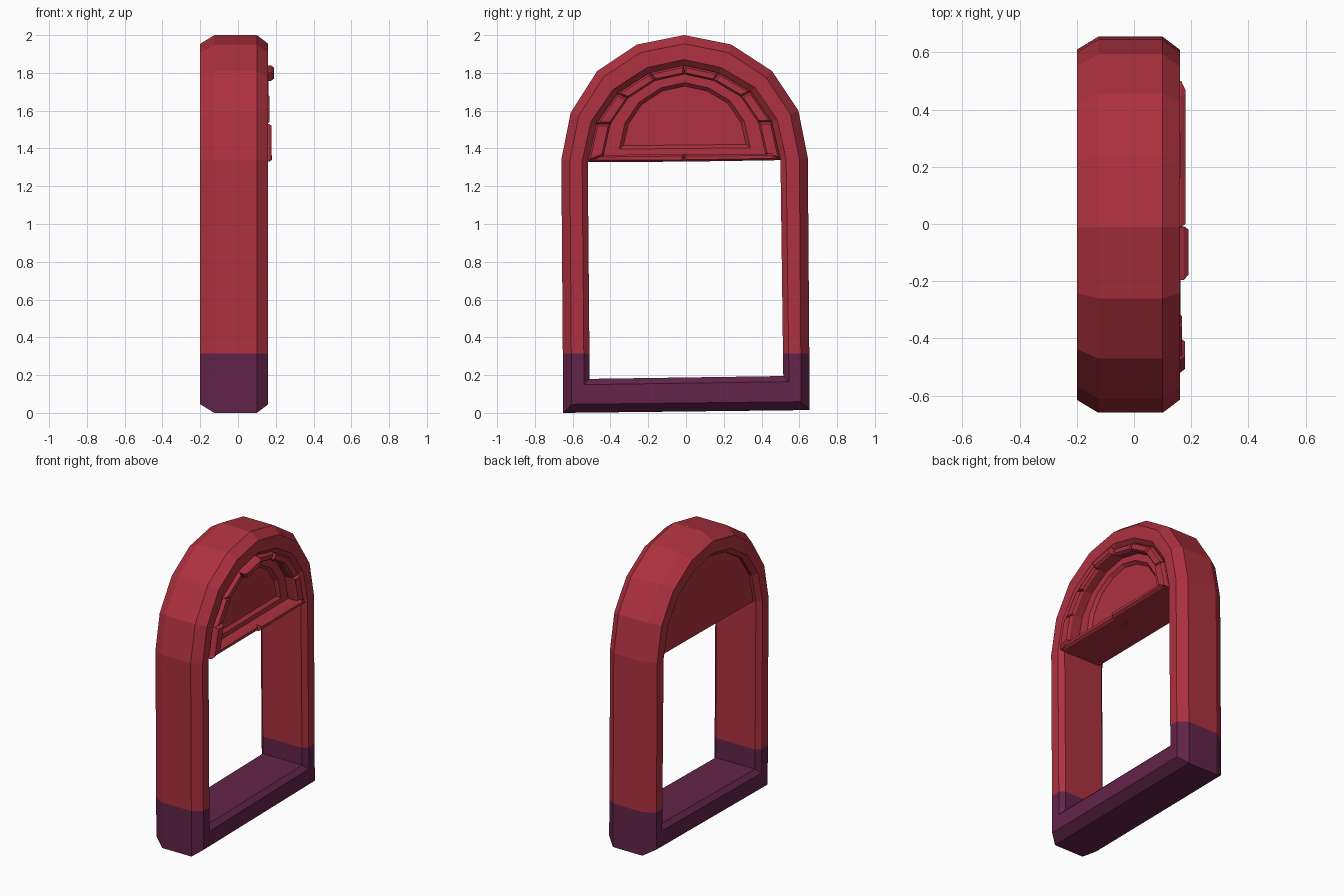
import bpy, bmesh
from mathutils import Vector

if "Cube" in bpy.data.objects:
    bpy.data.objects.remove(bpy.data.objects["Cube"])


def material(name, rgb):
    m = bpy.data.materials.new(name)
    m.diffuse_color = (*rgb, 1)
    m.use_nodes = True
    m.node_tree.nodes["Principled BSDF"].inputs["Base Color"].default_value = m.diffuse_color
    return m


RED = material("brick red", (0.42, 0.031, 0.050))
PURPLE = material("dark plum", (0.122, 0.017, 0.066))


def inset(loop, d):
    """Move every edge of a counter-clockwise (y, z) loop inward by d."""
    pts = [Vector(p) for p in loop]
    out = []
    for i, p in enumerate(pts):
        a = (p - pts[i - 1]).normalized()
        b = (pts[(i + 1) % len(pts)] - p).normalized()
        na, nb = Vector((-a.y, a.x)), Vector((-b.y, b.x))
        out.append(p + (na + nb) * d / (1 + na.dot(nb)))
    return out


def loft(name, sections, mats, ring=False, split=None):
    """Join (x, loop) sections with quads; cap the ends, or close into a ring."""
    bm = bmesh.new()
    rows = [[bm.verts.new((x, p[0], p[1])) for p in loop] for x, loop in sections]
    n = len(rows[0])
    pairs = list(zip(rows, rows[1:]))
    if ring:
        pairs.append((rows[-1], rows[0]))
    else:
        bm.faces.new(rows[0])
        bm.faces.new(rows[-1])
    for r, s in pairs:
        for i in range(n):
            j = (i + 1) % n
            bm.faces.new((r[i], r[j], s[j], s[i]))
    if split is not None:
        bmesh.ops.bisect_plane(bm, geom=bm.verts[:] + bm.edges[:] + bm.faces[:],
                               plane_co=(0, 0, split), plane_no=(0, 0, 1))
        for f in bm.faces:
            f.material_index = int(f.calc_center_median().z < split)
    bmesh.ops.recalc_face_normals(bm, faces=bm.faces[:])
    me = bpy.data.meshes.new(name)
    bm.to_mesh(me)
    bm.free()
    for m in mats:
        me.materials.append(m)
    ob = bpy.data.objects.new(name, me)
    bpy.context.collection.objects.link(ob)
    return ob


# Arched frame with chamfered edges, plum below the split height
outer = [(-0.65, 0), (0.655, 0.015), (0.645, 1.35), (0.595, 1.60), (0.455, 1.81),
         (0.24, 1.95), (-0.01, 2.0), (-0.26, 1.95), (-0.47, 1.81), (-0.61, 1.59), (-0.66, 1.34)]
inner = [(-0.51, 0.18), (0.515, 0.195), (0.50, 1.34), (0.455, 1.54), (0.345, 1.70),
         (0.175, 1.80), (-0.01, 1.84), (-0.195, 1.80), (-0.365, 1.69), (-0.475, 1.53), (-0.52, 1.33)]
loft("arched_frame", [
    (-0.20, inset(outer, 0.045)), (-0.125, outer), (0.10, outer), (0.16, inset(outer, 0.045)),
    (0.16, inset(inner, -0.03)), (0.13, inner), (-0.17, inner), (-0.20, inset(inner, -0.03)),
], [RED, PURPLE], ring=True, split=0.315)

# Half-round filling with a sunken panel
arch = inner[2:]
rim = [(y * 0.68, 1.40 + (z - 1.335) * 0.69) for y, z in arch]
loft("half_round_panel", [(-0.15, arch), (0.09, arch), (0.09, rim), (0.07, inset(rim, 0.018))], [RED])


def block(name, quad, front):
    loft(name, [(0.06, quad), (front - 0.015, quad), (front, inset(quad, 0.01))], [RED])


# Ring of bevelled arch stones, each standing out a little differently
soffit = [(y * 0.84, 1.365 + (z - 1.335) * 0.845) for y, z in arch]
fronts = [0.160, 0.155, 0.162, 0.158, 0.19, 0.162, 0.167, 0.178]
for i, front in enumerate(fronts):
    block(f"arch_stone_{i + 1}", [arch[i], arch[i + 1], soffit[i + 1], soffit[i]], front)

# Two-piece bar under the arch stones
block("lower_bar_right", [(-0.01, 1.33), (0.50, 1.338), (0.45, 1.372), (-0.01, 1.37)], 0.18)
block("lower_bar_left", [(-0.52, 1.328), (-0.01, 1.33), (-0.01, 1.37), (-0.46, 1.365)], 0.162)
